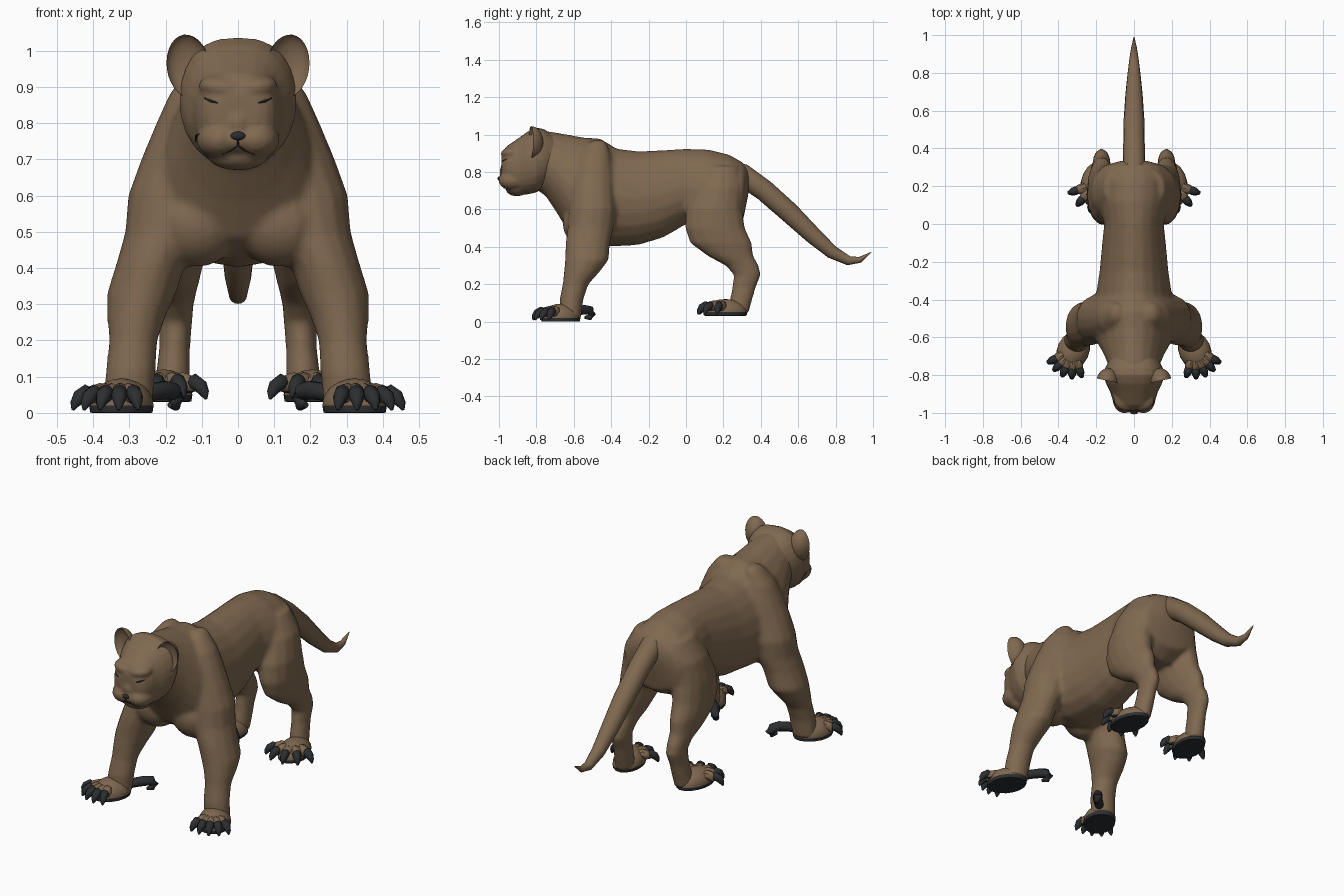
import bpy, bmesh
from math import sin, cos, pi, radians
from mathutils import Vector, Matrix

cube = bpy.data.objects.get("Cube")
if cube:
    bpy.data.objects.remove(cube, do_unlink=True)


def material(name, color):
    m = bpy.data.materials.new(name)
    m.use_nodes = True
    m.diffuse_color = (*color, 1)
    bsdf = m.node_tree.nodes["Principled BSDF"]
    bsdf.inputs["Base Color"].default_value = (*color, 1)
    bsdf.inputs["Roughness"].default_value = 0.8
    return m


FUR = material("brown fur", (0.215, 0.14, 0.08))
BLACK = material("black claw", (0.025, 0.027, 0.03))


def loft(bm, rings):
    """Skin a list of vertex loops and cap both ends."""
    loops = [[bm.verts.new(p) for p in ring] for ring in rings]
    n = len(loops[0])
    for a, b in zip(loops, loops[1:]):
        for i in range(n):
            j = (i + 1) % n
            bm.faces.new((a[i], a[j], b[j], b[i]))
    bm.faces.new(loops[0])
    bm.faces.new(loops[-1])


def circle(sides):
    return [(cos(2 * pi * i / sides), sin(2 * pi * i / sides)) for i in range(sides)]


def trunk_rings(rows, sides=20, power=1.0):
    """Upright rings from (y, bottom, top, half width, taper); a low power squares them."""
    rings = []
    for y, low, high, w, taper in rows:
        mid, h = (low + high) / 2, (high - low) / 2
        ring = []
        for c, s in circle(sides):
            wide = abs(c) ** power * (1 if c > 0 else -1)
            ring.append((w * wide * (1 - taper * s), y, mid + h * s))
        rings.append(ring)
    return rings


def leg_rings(rows, side):
    """Level rings from (z, x, y, x radius, y radius)."""
    return [[(side * (x + rx * c), y + ry * s, z) for c, s in circle(14)] for z, x, y, rx, ry in rows]


def tube_rings(points, radii, sides=8):
    """Rings square to a path."""
    pts = [Vector(p) for p in points]
    rings = []
    for i, p in enumerate(pts):
        t = (pts[min(i + 1, len(pts) - 1)] - pts[max(i - 1, 0)]).normalized()
        u = t.cross(Vector((0, 0, 1))).normalized()
        v = u.cross(t)
        rings.append([p + radii[i] * (u * c + v * s) for c, s in circle(sides)])
    return rings


def finish(name, bm, mat=FUR, mirror=False, sole=None, fuse=0, angle=40):
    bmesh.ops.recalc_face_normals(bm, faces=bm.faces)
    me = bpy.data.meshes.new(name)
    me.materials.append(mat)
    if sole is not None:
        # Black underside and a thin black rim
        me.materials.append(BLACK)
        for f in bm.faces:
            f.material_index = int(f.normal.z < -0.6 or f.calc_center_median().z < sole)
    bm.to_mesh(me)
    bm.free()
    ob = bpy.data.objects.new(name, me)
    bpy.context.collection.objects.link(ob)
    bpy.ops.object.select_all(action="DESELECT")
    ob.select_set(True)
    bpy.context.view_layer.objects.active = ob
    bpy.ops.object.shade_smooth_by_angle(angle=radians(angle))
    if mirror:
        ob.modifiers.new("Mirror", "MIRROR")
    if fuse:
        # Melt overlapping volumes into one skin
        remesh = ob.modifiers.new("Fuse", "REMESH")
        remesh.mode = "VOXEL"
        remesh.voxel_size = fuse
        remesh.use_smooth_shade = True
        soften = ob.modifiers.new("Soften", "SMOOTH")
        soften.factor = 0.5
        soften.iterations = 5
    return ob


def ball(bm, center, size, rot=None, u=16, v=12):
    m = Matrix.Translation(center) @ (rot or Matrix()) @ Matrix.Diagonal((*size, 1))
    return bmesh.ops.create_uvsphere(bm, u_segments=u, v_segments=v, radius=1, matrix=m)["verts"]


# Body: trunk from rump to neck, fused with the legs and chest muscles
bm = bmesh.new()
loft(bm, trunk_rings([
    (0.335, 0.69, 0.81, 0.07, 0), (0.305, 0.54, 0.85, 0.17, 0.1), (0.23, 0.49, 0.893, 0.2, 0.15),
    (0.12, 0.5, 0.92, 0.19, 0.15), (0, 0.52, 0.924, 0.158, 0.1), (-0.12, 0.45, 0.917, 0.17, 0.1),
    (-0.25, 0.41, 0.91, 0.182, 0.1), (-0.37, 0.402, 0.925, 0.2, 0.15), (-0.46, 0.402, 0.98, 0.22, 0.25),
    (-0.55, 0.43, 0.985, 0.222, 0.25), (-0.63, 0.48, 1.0, 0.192, 0.2), (-0.69, 0.58, 1.01, 0.16, 0.1),
    (-0.75, 0.67, 1.02, 0.135, 0), (-0.82, 0.72, 1.0, 0.11, 0)]))
front_leg = [
    (0.97, 0.09, -0.47, 0.02, 0.03), (0.95, 0.09, -0.475, 0.045, 0.055), (0.88, 0.112, -0.49, 0.078, 0.09),
    (0.8, 0.133, -0.495, 0.093, 0.108), (0.7, 0.153, -0.5, 0.115, 0.122), (0.6, 0.188, -0.5, 0.116, 0.128),
    (0.5, 0.207, -0.51, 0.105, 0.125), (0.42, 0.238, -0.525, 0.096, 0.12), (0.33, 0.266, -0.53, 0.096, 0.118),
    (0.27, 0.28, -0.555, 0.082, 0.098), (0.2, 0.289, -0.59, 0.067, 0.07), (0.12, 0.296, -0.612, 0.069, 0.064),
    (0.02, 0.305, -0.62, 0.07, 0.06)]
hind_leg = [
    (0.83, 0.1, 0.19, 0.06, 0.09), (0.72, 0.13, 0.175, 0.094, 0.13), (0.6, 0.152, 0.15, 0.096, 0.152),
    (0.5, 0.165, 0.155, 0.087, 0.162), (0.42, 0.17, 0.187, 0.077, 0.167), (0.35, 0.172, 0.238, 0.062, 0.123),
    (0.3, 0.172, 0.3, 0.05, 0.09), (0.25, 0.172, 0.328, 0.046, 0.073), (0.18, 0.175, 0.31, 0.043, 0.063),
    (0.1, 0.18, 0.29, 0.048, 0.06), (0.045, 0.185, 0.28, 0.048, 0.055)]
for side in (1, -1):
    loft(bm, leg_rings(front_leg, side))
    loft(bm, leg_rings(hind_leg, side))
    ball(bm, (side * 0.115, -0.55, 0.525), (0.125, 0.11, 0.122))
finish("body", bm, fuse=0.012)

# Tail
bm = bmesh.new()
path = [(0.2, 0.82), (0.3, 0.785), (0.42, 0.7), (0.55, 0.585), (0.68, 0.46), (0.78, 0.372), (0.87, 0.325),
        (0.93, 0.33), (0.99, 0.37)]
loft(bm, tube_rings([(0, y, z) for y, z in path],
                    [0.05, 0.06, 0.057, 0.055, 0.046, 0.036, 0.025, 0.016, 0.002], 16))
finish("tail", bm, angle=60)

# Head with brow, cheeks, muzzle and chin in one skin
bm = bmesh.new()
loft(bm, trunk_rings([
    (-0.7, 0.76, 0.99, 0.12, 0), (-0.76, 0.715, 1.03, 0.152, 0), (-0.8, 0.69, 1.037, 0.163, 0),
    (-0.845, 0.68, 1.017, 0.148, 0), (-0.89, 0.68, 0.985, 0.126, 0), (-0.93, 0.685, 0.957, 0.114, 0),
    (-0.96, 0.705, 0.937, 0.1, 0), (-0.978, 0.735, 0.912, 0.08, 0), (-0.987, 0.78, 0.88, 0.055, 0)], 24, 0.75))
for side in (1, -1):
    ball(bm, (side * 0.05, -0.925, 0.755), (0.065, 0.078, 0.054))
    ball(bm, (side * 0.04, -0.925, 0.897), (0.07, 0.066, 0.036), Matrix.Rotation(radians(-8 * side), 4, "Y"))
ball(bm, (0, -0.94, 0.8), (0.045, 0.058, 0.055))
ball(bm, (0, -0.93, 0.755), (0.06, 0.072, 0.045))
ball(bm, (0, -0.905, 0.71), (0.085, 0.06, 0.04))
head = finish("head", bm, fuse=0.008)
bpy.context.view_layer.update()


def on_face(points):
    """Front surface of the head at each (x, z)."""
    return [head.ray_cast(Vector((x, -2, z)), Vector((0, 1, 0)))[1] for x, z in points]


# Nose, mouth, cheek scar and closed eyes
bm = bmesh.new()
tip = on_face([(0, 0.765)])[0]
ball(bm, tip, (0.021, 0.01, 0.012), u=8, v=6)
finish("nose", bm, BLACK)
bm = bmesh.new()
loft(bm, tube_rings(on_face([(0.001, 0.756), (0.002, 0.737), (0.02, 0.724), (0.045, 0.714)]), [0.0025] * 4, 6))
finish("mouth_line", bm, BLACK, mirror=True)
bm = bmesh.new()
loft(bm, tube_rings(on_face([(0.056, 0.856), (0.074, 0.861), (0.093, 0.87)]), [0.002, 0.004, 0.002], 6))
finish("eye_slit", bm, BLACK, mirror=True)
bm = bmesh.new()
loft(bm, tube_rings(on_face([(-0.106, 0.77), (-0.115, 0.763), (-0.117, 0.748)]), [0.002, 0.004, 0.002], 6))
finish("cheek_scar", bm, BLACK)

# Ears: squashed balls hollowed on the front
bm = bmesh.new()
verts = ball(bm, (0, 0, 0), (0.06, 0.068, 0.088), u=20, v=14)
for v in verts:
    if v.co.y < 0:
        v.co.y *= -0.55
turn = Matrix.Rotation(radians(12), 4, "Z") @ Matrix.Rotation(radians(8), 4, "Y")
bmesh.ops.transform(bm, matrix=Matrix.Translation((0.138, -0.83, 0.957)) @ turn, verts=bm.verts)
finish("ear", bm, mirror=True, angle=60)


def paw(label, x, y, base, heading, size, first, last):
    """Flat-soled paw with five fanned toes and hooked claws."""
    floor = Vector((x, y, base))
    bm = bmesh.new()
    ball(bm, floor + Vector((0, 0, 0.02)), size, Matrix.Rotation(radians(heading), 4, "Z"))
    claws = bmesh.new()
    for i in range(5):
        a = radians(first + (last - first) * i / 4)
        out = Vector((cos(a), sin(a), 0))

        def arch(steps):
            return [floor + out * r + Vector((0, 0, h)) for r, h in steps]

        loft(bm, tube_rings(arch([(0.03, 0.045), (0.065, 0.055), (0.095, 0.048), (0.112, 0.038)]),
                            [0.022, 0.028, 0.025, 0.012]))
        loft(claws, tube_rings(arch([(0.086, 0.05), (0.107, 0.056), (0.128, 0.044), (0.142, 0.025), (0.148, 0.008)]),
                               [0.014, 0.023, 0.021, 0.014, 0.004]))
    for v in bm.verts:
        v.co.z = max(v.co.z, base)
    bmesh.ops.dissolve_degenerate(bm, edges=bm.edges, dist=0.0001)
    finish(label + "_paw", bm, mirror=True, sole=base + 0.012)
    finish(label + "_claws", claws, BLACK, mirror=True, angle=60)


paw("front", 0.322, -0.67, 0, -65, (0.11, 0.085, 0.075), -108, -25)
paw("hind", 0.205, 0.21, 0.03, -80, (0.12, 0.078, 0.07), -142, -18)

# Curled dewclaw behind each front paw
bm = bmesh.new()
loft(bm, tube_rings([(0.27, -0.6, 0.045), (0.235, -0.575, 0.058), (0.2, -0.542, 0.063), (0.178, -0.512, 0.058),
                     (0.17, -0.502, 0.04), (0.174, -0.515, 0.022), (0.188, -0.54, 0.022)],
                    [0.022, 0.025, 0.026, 0.025, 0.022, 0.017, 0.008], 10))
finish("dewclaw", bm, BLACK, mirror=True, angle=60)
